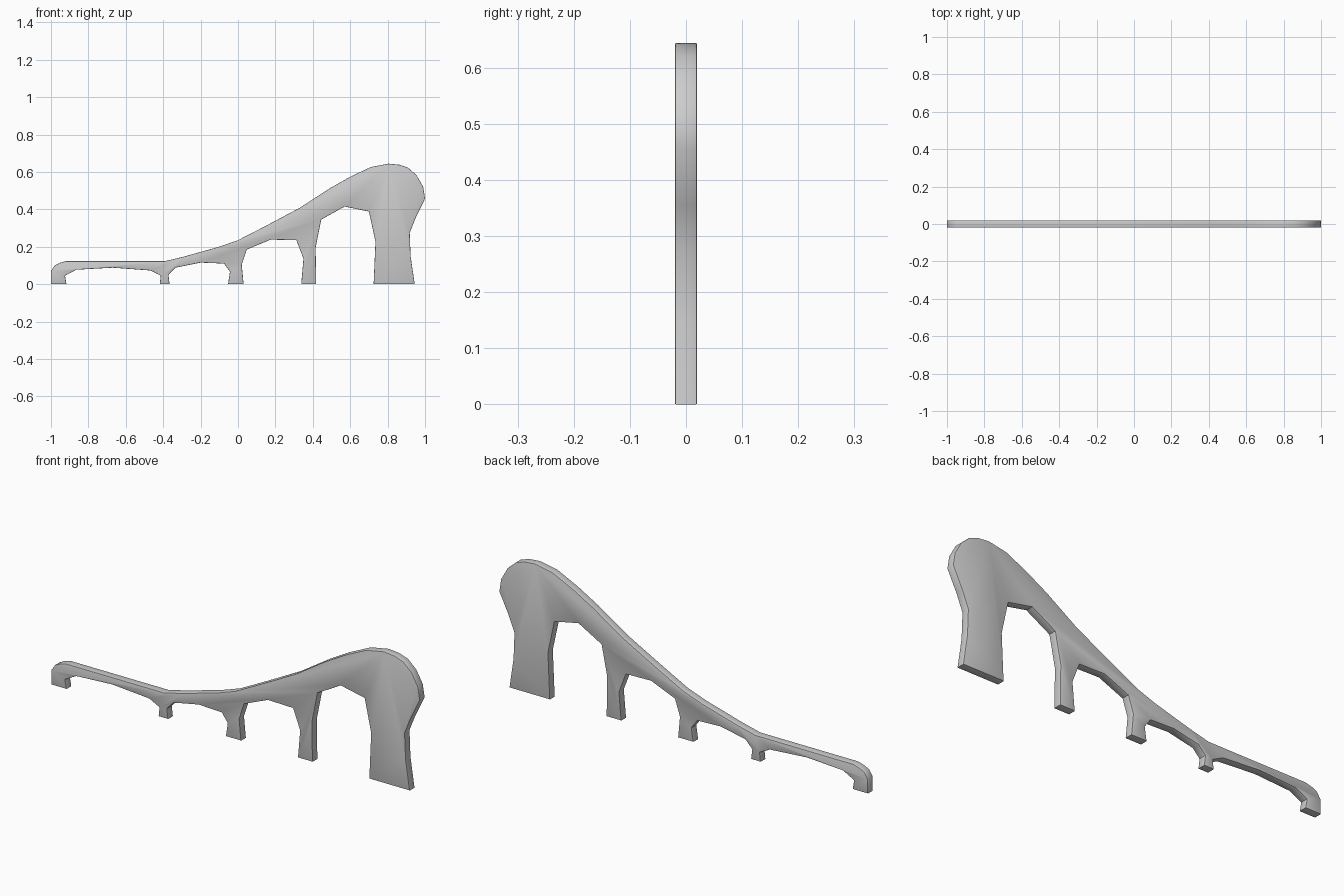
import bpy, bmesh

if "Cube" in bpy.data.objects:
    bpy.data.objects.remove(bpy.data.objects["Cube"])

HALF = 0.02  # half thickness

# Top silhouette, left foot over the crest to the right foot
top = [(-1, 0), (-1, .07), (-.98, .1), (-.955, .113), (-.92, .123), (-.39, .123),
       (-.29, .147), (-.1, .2), (0, .235), (.14, .307), (.33, .408), (.49, .512),
       (.6, .574), (.71, .626), (.805, .644), (.865, .638), (.91, .622),
       (.955, .582), (.99, .52), (1, .457), (.95, .355), (.918, .275),
       (.923, .147), (.945, 0)]

# Arch openings from right to left, each from foot to foot
arches = [
    [(.725, 0), (.735, .227), (.7, .388), (.57, .415), (.445, .345), (.415, .195), (.418, 0)],
    [(.338, 0), (.35, .136), (.312, .235), (.175, .238), (.047, .185), (.02, .104), (.03, 0)],
    [(-.053, 0), (-.043, .067), (-.075, .11), (-.2, .115), (-.335, .088), (-.372, .05), (-.366, 0)],
    [(-.418, 0), (-.413, .045), (-.468, .073), (-.67, .088), (-.865, .077), (-.925, .045), (-.917, 0)],
]


def extrude_profile(name, points):
    bm = bmesh.new()
    face = bm.faces.new([bm.verts.new((x, -HALF, z)) for x, z in points])
    ext = bmesh.ops.extrude_face_region(bm, geom=[face])
    moved = [v for v in ext["geom"] if isinstance(v, bmesh.types.BMVert)]
    bmesh.ops.translate(bm, verts=moved, vec=(0, 2 * HALF, 0))
    bmesh.ops.recalc_face_normals(bm, faces=bm.faces)
    # Soften the rims of the two flat sides
    rims = [e for e in bm.edges
            if abs(e.verts[0].co.y - e.verts[1].co.y) < 1e-5]
    bmesh.ops.bevel(bm, geom=rims, offset=.003, segments=2, profile=.5,
                    affect='EDGES', clamp_overlap=True)
    mesh = bpy.data.meshes.new(name)
    bm.to_mesh(mesh)
    bm.free()
    obj = bpy.data.objects.new(name, mesh)
    bpy.context.collection.objects.link(obj)
    return obj


# Sloping arched wall
wall = extrude_profile("arched_wall", top + [p for arch in arches for p in arch])
bpy.context.view_layer.objects.active = wall
wall.select_set(True)
bpy.ops.object.shade_smooth_by_angle(angle=0.6)
